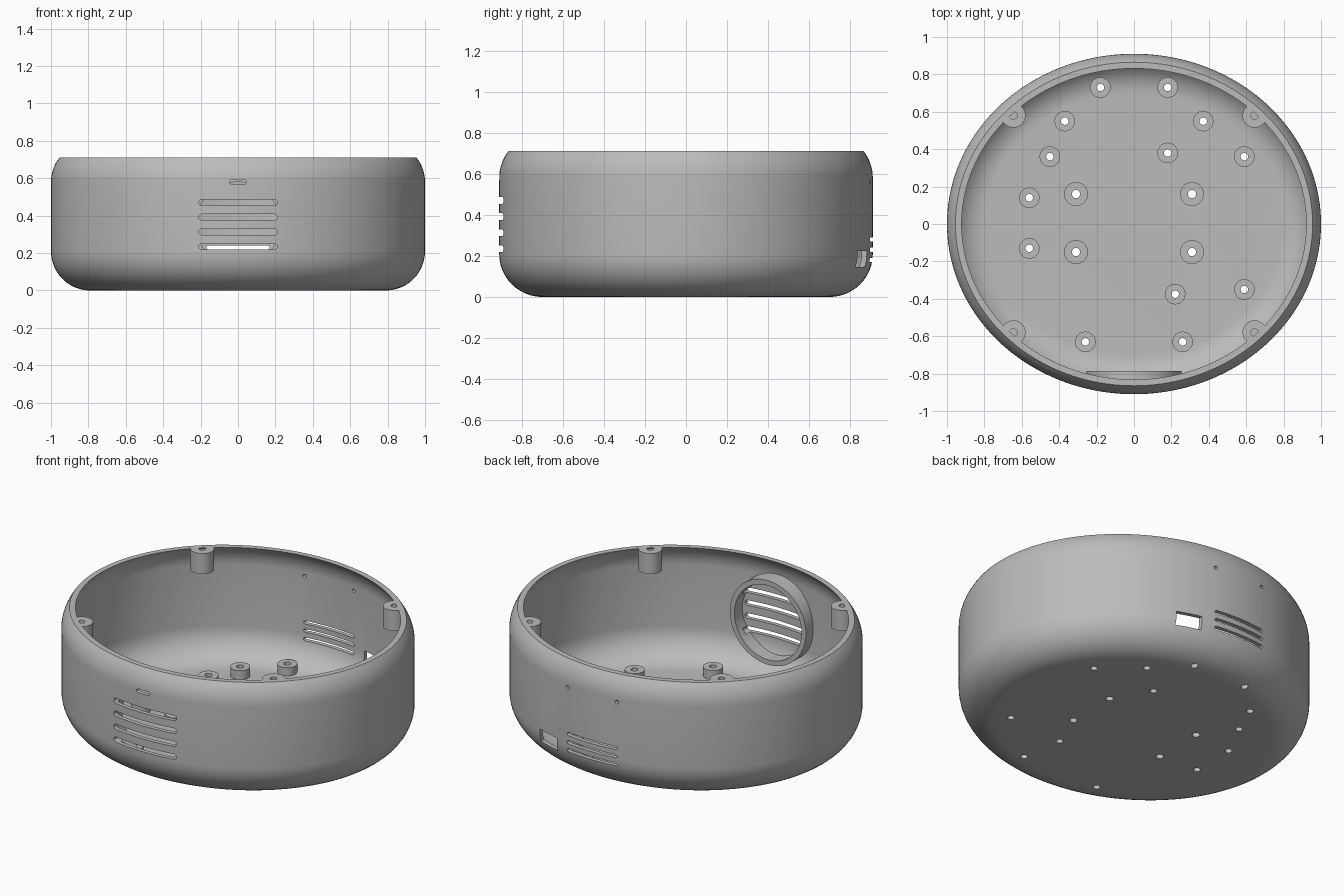
import bpy, bmesh, math
from mathutils import Vector

if "Cube" in bpy.data.objects:
    bpy.data.objects.remove(bpy.data.objects["Cube"])

A, B = 1.0, 0.91            # outer half-axes of the oval
TOP, R, T = 0.71, 0.21, 0.025  # height, edge rounding, wall thickness
LOW, HIGH = 0.21, 0.58      # where the wall is upright
FLOOR_R, MID_R = R - T, R - T / 2

grey = bpy.data.materials.new("plastic grey")
grey.diffuse_color = (0.5, 0.5, 0.5, 1)
grey.use_nodes = True
grey.node_tree.nodes["Principled BSDF"].inputs["Base Color"].default_value = grey.diffuse_color


def inset(z, radius):
    """Distance of the wall surface from the widest oval at height z."""
    h = max(0, LOW - z, z - HIGH)
    return R - math.sqrt(max(0, radius ** 2 - h ** 2))


def loft(bm, loops, closed=False):
    """Skin a series of equal vertex loops, capped or joined end to start."""
    vs = [[bm.verts.new(p) for p in lp] for lp in loops]
    n = len(vs[0])
    for a, b in zip(vs, vs[1:] + (vs[:1] if closed else [])):
        for i in range(n):
            j = (i + 1) % n
            bm.faces.new((a[i], a[j], b[j], b[i]))
    if not closed:
        bm.faces.new(vs[0][::-1])
        bm.faces.new(vs[-1])


def make(name, bm):
    bmesh.ops.recalc_face_normals(bm, faces=bm.faces)
    me = bpy.data.meshes.new(name)
    bm.to_mesh(me)
    bm.free()
    me.materials.append(grey)
    ob = bpy.data.objects.new(name, me)
    bpy.context.collection.objects.link(ob)
    return ob


def activate(ob):
    bpy.ops.object.select_all(action='DESELECT')
    ob.select_set(True)
    bpy.context.view_layer.objects.active = ob


def smooth(ob):
    activate(ob)
    bpy.ops.object.shade_smooth_by_angle(angle=math.radians(30))


def cut(ob, cutter):
    m = ob.modifiers.new("cut", 'BOOLEAN')
    m.operation, m.solver, m.object = 'DIFFERENCE', 'EXACT', cutter
    activate(ob)
    bpy.ops.object.modifier_apply(modifier=m.name)


def circle(r, n, cx=0, cy=0):
    return [(cx + r * math.cos(math.tau * i / n), cy + r * math.sin(math.tau * i / n))
            for i in range(n)]


def slot(half, z, r, n=16):
    """Outline of a round-ended slot in x, z."""
    return [(x + (half - r if i < n // 2 else r - half), y)
            for i, (x, y) in enumerate(
                (r * math.sin(math.pi * (i - (i >= n // 2)) / (n // 2 - 1)),
                 z + r * math.cos(math.pi * (i - (i >= n // 2)) / (n // 2 - 1)))
                for i in range(n))]


def prism_y(bm, pts, y0, y1):
    loft(bm, [[Vector((x, y, z)) for x, z in pts] for y in (y0, y1)])


def oval(d, z, n=160):
    return [Vector(((A - d) * math.cos(math.tau * i / n),
                    (B - d) * math.sin(math.tau * i / n), z)) for i in range(n)]


# Oval shell with rounded base and inward-curving top
def wall_loops(radius):
    top_angle = math.asin((TOP - HIGH) / radius)
    loops = []
    for i in range(13):
        a = math.pi / 2 * (1 - i / 12)
        loops.append(oval(R - radius * math.cos(a), LOW - radius * math.sin(a)))
    for i in range(9):
        a = top_angle * i / 8
        loops.append(oval(R - radius * math.cos(a), HIGH + radius * math.sin(a)))
    return loops


bm = bmesh.new()
loft(bm, wall_loops(R) + wall_loops(FLOOR_R)[::-1])
shell = make("shell", bm)

# Standoff positions: x, y, outer radius, hole radius
posts = [(s * x, y, 0.055, 0.02) for s in (-1, 1)
         for x, y in ((0.18, 0.73), (0.37, 0.55), (0.26, -0.63))]
posts += [(s * 0.31, y, 0.064, 0.022) for s in (-1, 1) for y in (0.16, -0.15)]
posts += [(x, y, 0.055, 0.02) for x, y in
          ((-0.45, 0.36), (0.18, 0.38), (0.59, 0.36), (-0.56, 0.14),
           (-0.56, -0.13), (0.22, -0.375), (0.59, -0.35))]

# Front vents, also cut into the fan ring
bm = bmesh.new()
for z in (0.235, 0.313, 0.392, 0.47):
    prism_y(bm, slot(0.21, z, 0.016), -1.0, -0.83)
prism_y(bm, slot(0.045, 0.58, 0.011), -1.0, -0.83)
front_cutter = make("front_cutter", bm)

# Back vents, screw holes, cable port and floor holes
bm = bmesh.new()
for z in (0.18, 0.23, 0.28):
    prism_y(bm, slot(0.17, z, 0.01), 0.8, 1.0)
for x in (-0.165, 0.165):
    prism_y(bm, circle(0.011, 16, x, 0.56), 0.8, 1.0)
prism_y(bm, [(0.25, 0.145), (0.395, 0.145), (0.395, 0.225), (0.25, 0.225)], 0.75, 1.0)
for x, y, _, r in posts:
    loft(bm, [[Vector((u, v, z)) for u, v in circle(r, 24, x, y)] for z in (-0.05, 0.075)])
back_cutter = make("back_and_floor_cutter", bm)

# Fan ring standing off the inside of the front wall
def ring_loop(r, at_wall):
    loop = []
    for x, z in circle(r, 64, 0, 0.355):
        d = inset(z, MID_R)
        y = -(B - d) * math.sqrt(1 - (x / (A - d)) ** 2) if at_wall else -0.785
        loop.append(Vector((x, y, z)))
    return loop


bm = bmesh.new()
loft(bm, [ring_loop(r, w) for r, w in
          ((0.255, False), (0.255, True), (0.225, True), (0.225, False))], closed=True)
ring = make("fan_ring", bm)

cut(shell, front_cutter)
cut(shell, back_cutter)
cut(ring, front_cutter)
for c in (front_cutter, back_cutter):
    bpy.data.objects.remove(c)

# Hollow standoffs on the floor
bm = bmesh.new()
for x, y, ro, ri in posts:
    z0 = 0.03 if y > 0.7 else 0.022
    loft(bm, [[Vector((u, v, z)) for u, v in circle(r, 24, x, y)]
              for r, z in ((ro, z0), (ro, 0.08), (ri, 0.08), (ri, z0))], closed=True)
standoffs = make("floor_standoffs", bm)

# Screw bosses under the rim, trimmed to stay within the wall
def trimmed(u, v, z):
    d = inset(z, MID_R)
    k = math.hypot(u / (A - d), v / (B - d))
    s = 1 / k if k > 1 else 1
    return Vector((u * s, v * s, z))


bm = bmesh.new()
for sx in (-1, 1):
    for sy in (-1, 1):
        loft(bm, [[trimmed(u, v, z) for u, v in circle(r, 32, sx * 0.645, sy * 0.58)]
                  for r, z in ((0.065, 0.585), (0.065, TOP), (0.02, TOP), (0.02, 0.61))])
bosses = make("rim_screw_bosses", bm)

for ob in (shell, ring, standoffs, bosses):
    smooth(ob)
